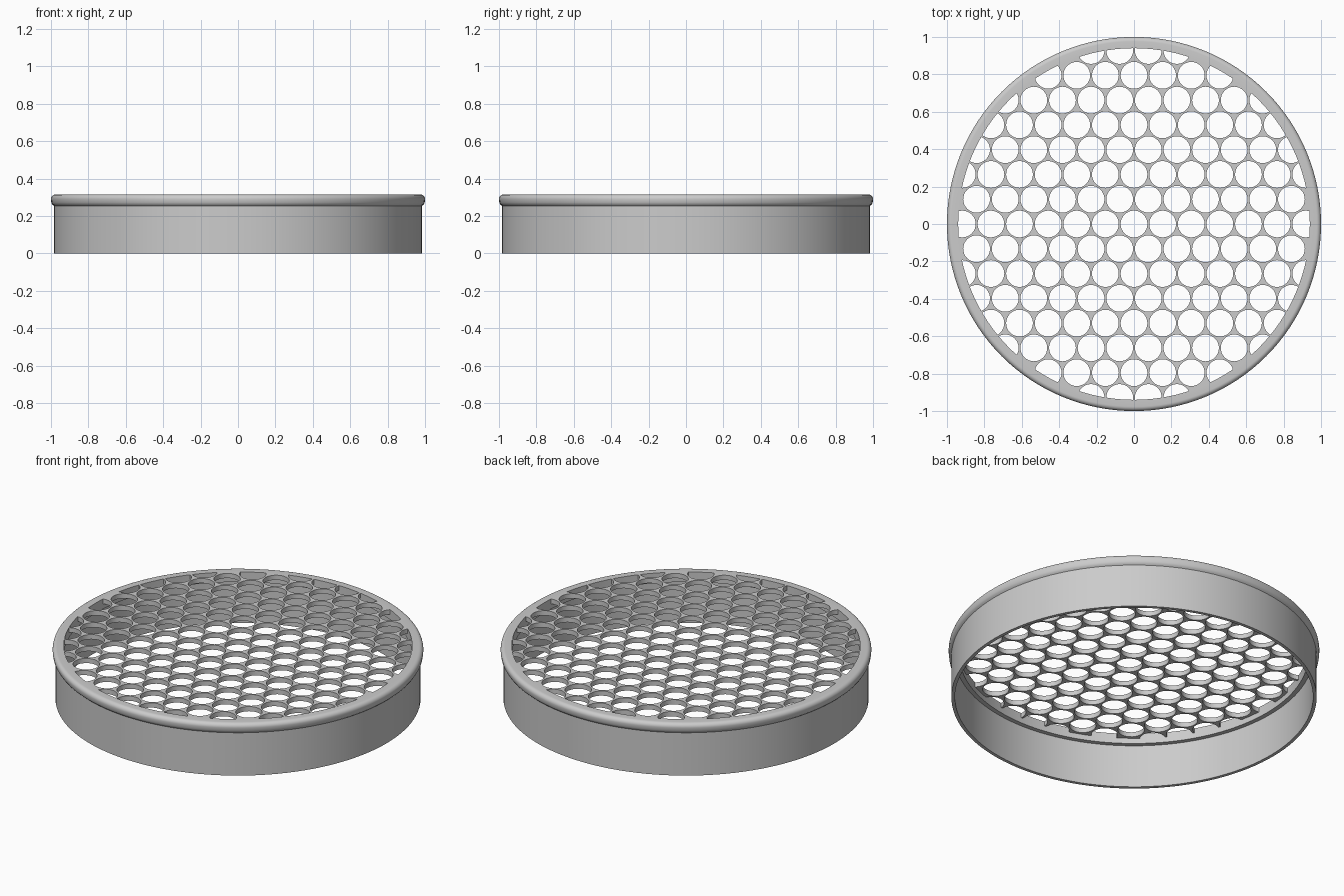
import bpy, bmesh, math
from mathutils import Matrix

if "Cube" in bpy.data.objects:
    bpy.data.objects.remove(bpy.data.objects["Cube"], do_unlink=True)

SEGMENTS = 128
TOP = 0.315
PITCH, HOLE_RADIUS = 0.153, 0.0715
INNER = 0.94

grey = bpy.data.materials.new("light grey")
grey.use_nodes = True
colour = (0.6, 0.6, 0.6, 1)
grey.diffuse_color = colour
grey.node_tree.nodes["Principled BSDF"].inputs["Base Color"].default_value = colour


def add_object(name, bm):
    bmesh.ops.recalc_face_normals(bm, faces=bm.faces)
    mesh = bpy.data.meshes.new(name)
    bm.to_mesh(mesh)
    bm.free()
    mesh.materials.append(grey)
    obj = bpy.data.objects.new(name, mesh)
    bpy.context.collection.objects.link(obj)
    return obj


def activate(obj):
    bpy.ops.object.select_all(action='DESELECT')
    obj.select_set(True)
    bpy.context.view_layer.objects.active = obj


def lathe(name, profile):
    """Revolve a closed (radius, height) profile around z."""
    bm = bmesh.new()
    rings = []
    for i in range(SEGMENTS):
        a = 2 * math.pi * i / SEGMENTS
        rings.append([bm.verts.new((r * math.cos(a), r * math.sin(a), z)) for r, z in profile])
    n = len(profile)
    for i, ring in enumerate(rings):
        following = rings[(i + 1) % SEGMENTS]
        for j in range(n):
            k = (j + 1) % n
            bm.faces.new((ring[j], following[j], following[k], ring[k]))
    return add_object(name, bm)


def add_cylinder(bm, radius, depth, segments, x, y, z):
    bmesh.ops.create_cone(bm, cap_ends=True, segments=segments, radius1=radius,
                          radius2=radius, depth=depth, matrix=Matrix.Translation((x, y, z)))


# Thin side wall, open at the bottom
wall = lathe("side_wall", [(0.966, 0), (0.985, 0), (0.985, 0.27), (0.966, 0.27)])

# Rim with a rounded outer bead and an inner ledge
bead = 0.024
outer = [(1 - bead + bead * math.cos(a), TOP - bead + bead * math.sin(a))
         for a in [math.radians(15 * i) for i in range(7)]]
rim = lathe("rim", [(INNER, 0.255), (0.985, 0.255), (0.993, 0.262), (0.998, 0.272)]
            + outer + [(INNER, TOP)])

# Flat plate, flush with the rim
bm = bmesh.new()
add_cylinder(bm, INNER + 0.001, 0.028, SEGMENTS, 0, 0, TOP - 0.014)
plate = add_object("perforated_plate", bm)

# Staggered holes; those at the edge are clipped by the rim
bm = bmesh.new()
for row in range(-7, 8):
    y = row * PITCH * math.sqrt(3) / 2
    for column in range(-7, 8):
        x = (column + 0.5 * (row % 2)) * PITCH
        if math.hypot(x, y) < 0.98:
            add_cylinder(bm, HOLE_RADIUS, 0.2, 32, x, y, TOP)
cutter = add_object("hole_cutter", bm)
cutter.hide_render = True

boolean = plate.modifiers.new("holes", 'BOOLEAN')
boolean.operation = 'DIFFERENCE'
boolean.solver = 'EXACT'
boolean.object = cutter
activate(plate)
bpy.ops.object.modifier_apply(modifier=boolean.name)
bpy.data.objects.remove(cutter, do_unlink=True)

for obj in (wall, rim, plate):
    activate(obj)
    bpy.ops.object.shade_smooth_by_angle(angle=math.radians(35))
